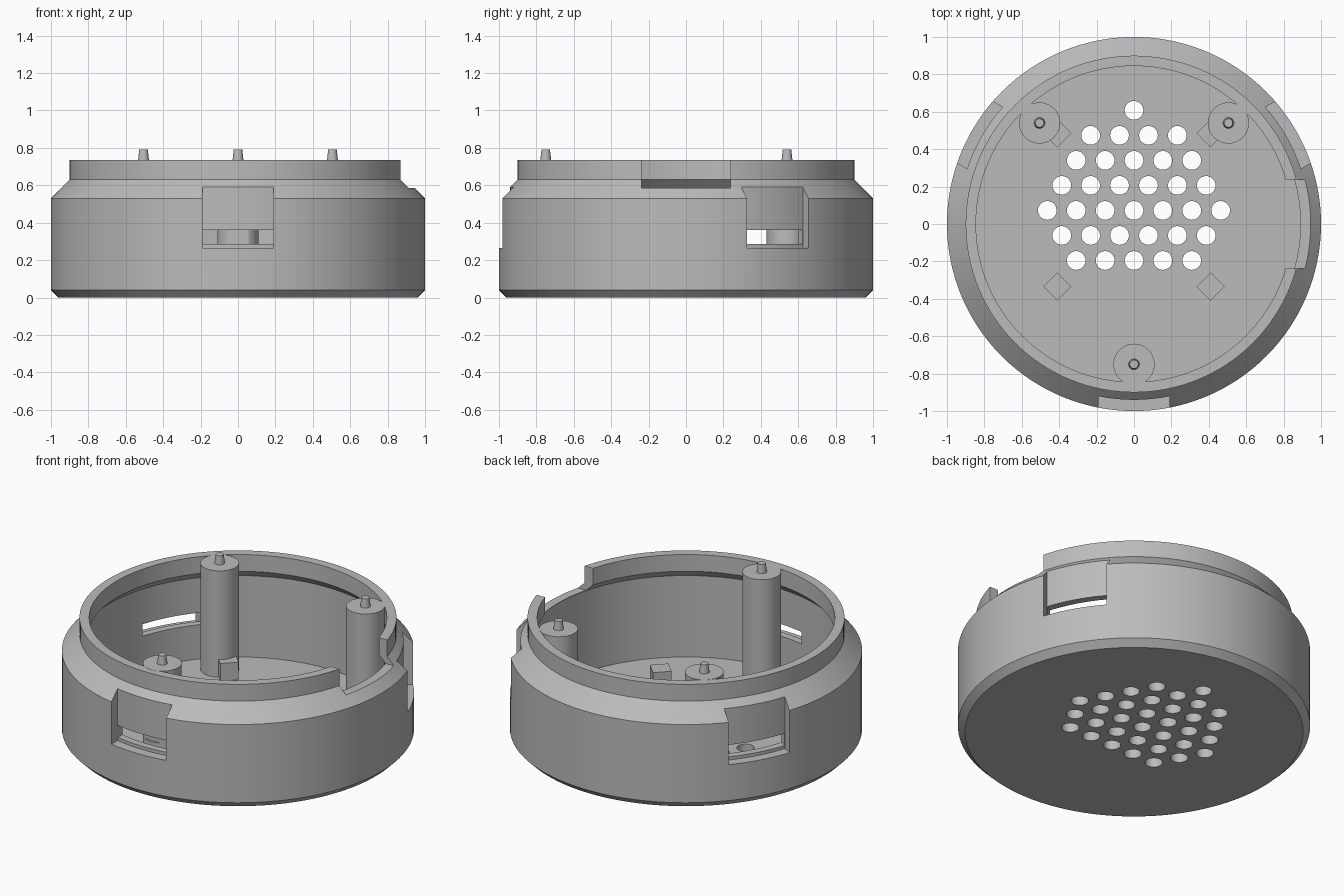
import bpy, bmesh, math
from mathutils import Matrix, Vector

if "Cube" in bpy.data.objects:
    bpy.data.objects.remove(bpy.data.objects["Cube"], do_unlink=True)

grey = bpy.data.materials.new("plain_grey")
grey.use_nodes = True
grey.diffuse_color = (0.5, 0.5, 0.5, 1)
grey.node_tree.nodes["Principled BSDF"].inputs["Base Color"].default_value = (0.5, 0.5, 0.5, 1)


def finish(name, bm):
    bmesh.ops.recalc_face_normals(bm, faces=bm.faces)
    mesh = bpy.data.meshes.new(name)
    bm.to_mesh(mesh)
    bm.free()
    mesh.materials.append(grey)
    ob = bpy.data.objects.new(name, mesh)
    bpy.context.collection.objects.link(ob)
    return ob


def lathe(name, profile, steps, loc=(0, 0, 0)):
    bm = bmesh.new()
    verts = [bm.verts.new((r, 0, z)) for r, z in profile]
    edges = [bm.edges.new(pair) for pair in zip(verts, verts[1:])]
    bmesh.ops.spin(bm, geom=verts + edges, axis=(0, 0, 1), cent=(0, 0, 0),
                   angle=math.tau, steps=steps)
    bmesh.ops.remove_doubles(bm, verts=bm.verts, dist=1e-4)
    bmesh.ops.translate(bm, verts=bm.verts, vec=loc)
    return finish(name, bm)


def add_prism(bm, outline, z0, z1, turn=0):
    rot = Matrix.Rotation(turn, 4, "Z")
    face = bm.faces.new([bm.verts.new(rot @ Vector((x, y, z0))) for x, y in outline])
    ext = bmesh.ops.extrude_face_region(bm, geom=[face])
    top = [v for v in ext["geom"] if isinstance(v, bmesh.types.BMVert)]
    bmesh.ops.translate(bm, verts=top, vec=(0, 0, z1 - z0))


def rect(x0, x1, half):
    return [(x0, -half), (x1, -half), (x1, half), (x0, half)]


def cut(ob, cutter):
    mod = ob.modifiers.new("cut", "BOOLEAN")
    mod.operation, mod.solver, mod.object = "DIFFERENCE", "EXACT", cutter
    bpy.context.view_layer.objects.active = ob
    bpy.ops.object.modifier_apply(modifier=mod.name)


def smooth(ob):
    bpy.ops.object.select_all(action="DESELECT")
    ob.select_set(True)
    bpy.context.view_layer.objects.active = ob
    bpy.ops.object.shade_smooth_by_angle(angle=math.radians(25))


# Round housing with floor, wall, shoulder and rim
FLOOR, RIM = 0.07, 0.735
housing = lathe("housing", [
    (0, 0), (0.96, 0), (1, 0.04), (1, 0.53), (0.9, 0.63), (0.9, RIM),
    (0.845, RIM), (0.845, 0.63), (0.895, 0.58), (0.895, FLOOR), (0, FLOOR)], 128)

# Three clip recesses and their slots, spaced evenly round the wall
clip_angles = [math.radians(a) for a in (-90, 30, 150)]
HALF, R = 0.19, 0.94
spread = math.asin(HALF / R)
arc = [(R * math.cos(spread * i / 8), R * math.sin(spread * i / 8)) for i in range(8, -9, -1)]
bm = bmesh.new()
for a in clip_angles:
    add_prism(bm, arc + [(1.1, -HALF), (1.1, HALF)], 0.265, 0.8, a)
recesses = finish("recess_cutter", bm)

bm = bmesh.new()
for a in clip_angles:
    add_prism(bm, rect(0.845, 1.1, HALF - 0.001), 0.285, 0.36, a)
slots = finish("slot_cutter", bm)

# Cable notch in the rim
bm = bmesh.new()
add_prism(bm, rect(0.7, 1.1, 0.237), 0.585, 1)
notch = finish("notch_cutter", bm)

# Staggered grid of floor holes
bm = bmesh.new()
PITCH = 0.1545
for row, count in enumerate((5, 6, 7, 6, 5, 4, 1)):
    for i in range(count):
        x, y = (i - (count - 1) / 2) * PITCH, -0.195 + row * PITCH * math.sqrt(0.75)
        ring = [(x + 0.05 * math.cos(math.tau * k / 28), y + 0.05 * math.sin(math.tau * k / 28))
                for k in range(28)]
        add_prism(bm, ring, -0.1, 0.15)
holes = finish("hole_cutter", bm)

for cutter in (recesses, slots, notch, holes):
    cut(housing, cutter)
smooth(housing)

# Screw posts with tapered locating pins
for name, x, y in (("front_post", 0, -0.75), ("left_post", 0.505, 0.54), ("right_post", -0.505, 0.54)):
    post = lathe(name, [(0, 0.05), (0.11, 0.05), (0.11, RIM + 0.001), (0.029, RIM + 0.001),
                        (0.023, 0.79), (0, 0.79)], 40, (x, y, 0))
    cut(post, slots)
    smooth(post)

# Small support blocks turned on their corners
for side, x in (("left", 0.41), ("right", -0.41)):
    for end, y in (("front", -0.335), ("rear", 0.485)):
        bm = bmesh.new()
        d = 0.075
        add_prism(bm, [(x + d, y), (x, y + d), (x - d, y), (x, y - d)], 0.05, 0.18)
        finish(f"{end}_{side}_block", bm)

for cutter in (recesses, slots, notch, holes):
    bpy.data.objects.remove(cutter, do_unlink=True)
